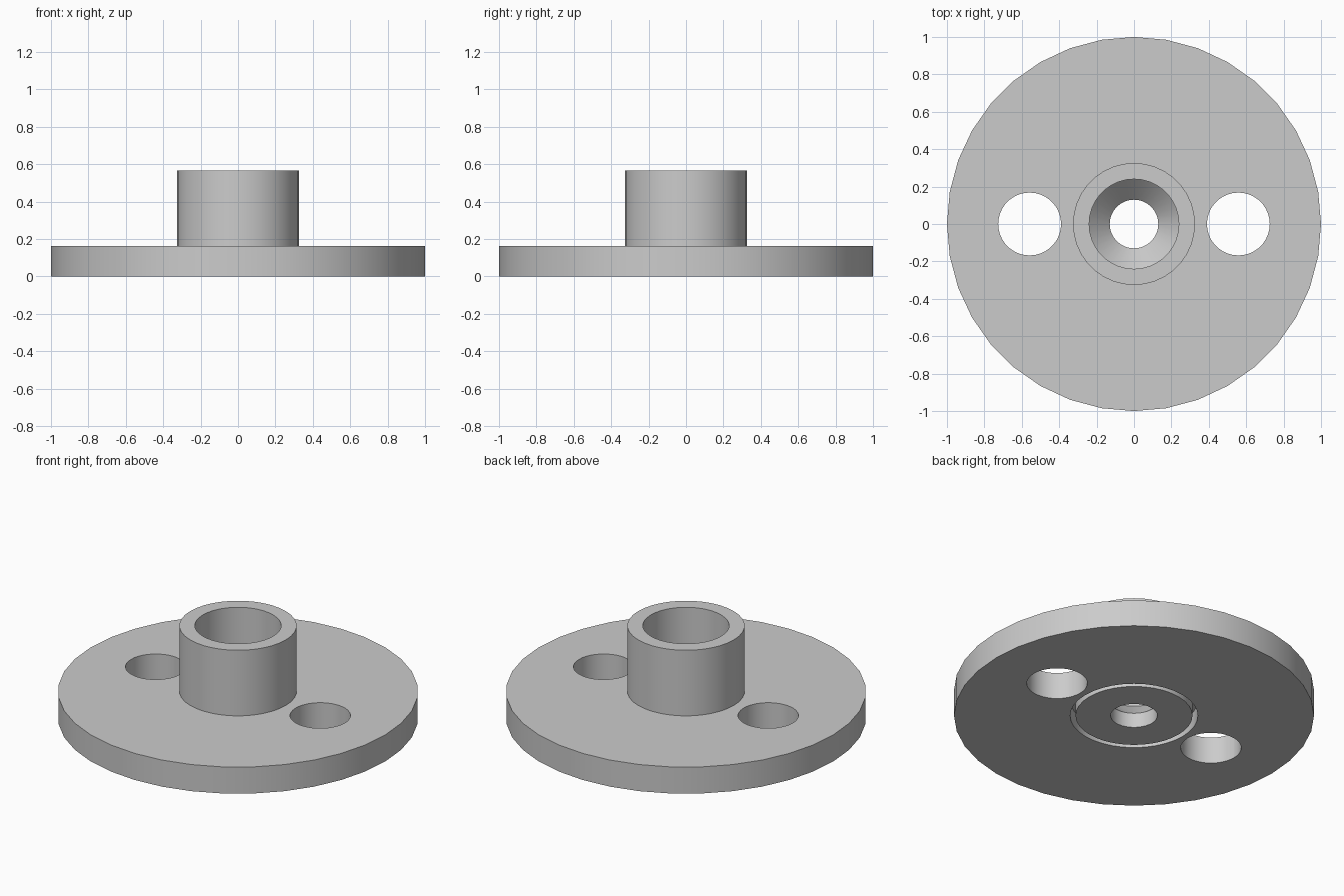
import bpy, bmesh, math

cube = bpy.data.objects.get("Cube")
if cube:
    bpy.data.objects.remove(cube, do_unlink=True)

SIDES = 36

grey = bpy.data.materials.new("plain grey")
grey.use_nodes = True
colour = (0.6, 0.6, 0.6, 1)
grey.diffuse_color = colour
grey.node_tree.nodes["Principled BSDF"].inputs["Base Color"].default_value = colour


def lathe(name, profile):
    """Revolve a closed (radius, height) outline around z."""
    bm = bmesh.new()
    verts = [bm.verts.new((r, 0, z)) for r, z in profile]
    edges = [bm.edges.new((v, verts[(i + 1) % len(verts)])) for i, v in enumerate(verts)]
    bmesh.ops.spin(bm, geom=verts + edges, cent=(0, 0, 0), axis=(0, 0, 1),
                   angle=math.tau, steps=SIDES, use_merge=True)
    bmesh.ops.remove_doubles(bm, verts=bm.verts, dist=1e-4)
    bmesh.ops.recalc_face_normals(bm, faces=bm.faces)
    mesh = bpy.data.meshes.new(name)
    bm.to_mesh(mesh)
    bm.free()
    obj = bpy.data.objects.new(name, mesh)
    bpy.context.collection.objects.link(obj)
    return obj


# Flange and hub: underside groove, rim, raised hub, wide bore, countersunk seat
flange = lathe("flanged_hub", [
    (0.13, 0), (0.325, 0), (0.325, 0.1), (0.355, 0.1), (0.355, 0),
    (1, 0), (1, 0.163), (0.326, 0.163), (0.326, 0.565),
    (0.24, 0.565), (0.24, 0.2), (0.13, 0.09),
])
flange.data.materials.append(grey)

# Two mounting holes through the flange
cutters = []
for side, x in (("left", 0.558), ("right", -0.558)):
    bpy.ops.mesh.primitive_cylinder_add(vertices=SIDES, radius=0.168, depth=0.6,
                                        location=(x, 0, 0.08))
    cutter = bpy.context.object
    cutter.name = side + "_hole_cutter"
    cutter.hide_render = True
    cutter.data.materials.append(grey)
    cut = flange.modifiers.new(side + "_hole", 'BOOLEAN')
    cut.object = cutter
    cut.operation = 'DIFFERENCE'
    cut.solver = 'EXACT'
    cutters.append(cutter)

# Apply the cuts, drop the cutters and shade with crisp edges
bpy.ops.object.select_all(action='DESELECT')
bpy.context.view_layer.objects.active = flange
flange.select_set(True)
for cut in list(flange.modifiers):
    bpy.ops.object.modifier_apply(modifier=cut.name)
for cutter in cutters:
    bpy.data.objects.remove(cutter, do_unlink=True)
bpy.ops.object.shade_smooth_by_angle(angle=math.radians(30))
